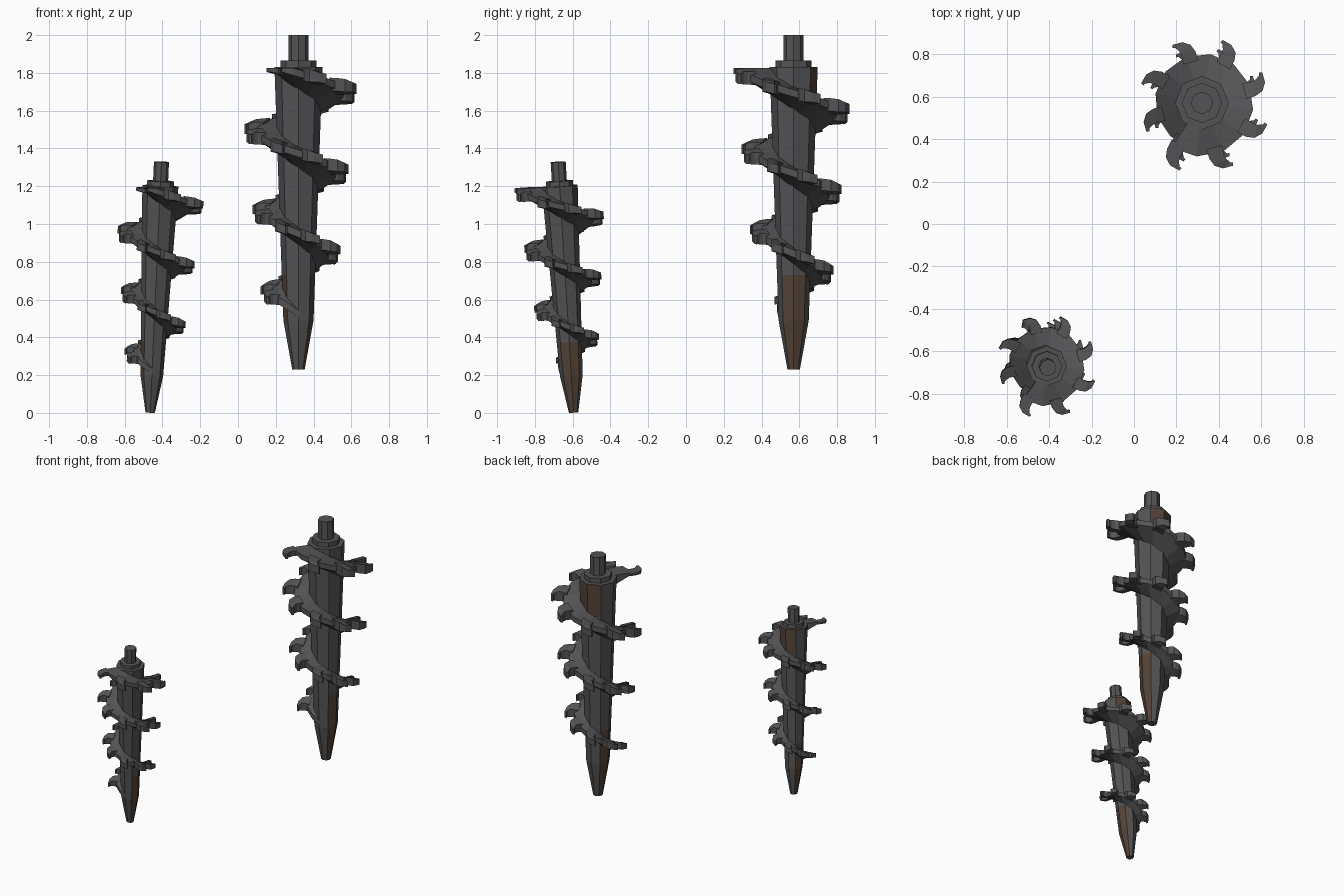
import bpy, bmesh, math
from mathutils import Matrix, Vector

if "Cube" in bpy.data.objects:
    bpy.data.objects.remove(bpy.data.objects["Cube"])


def material(name, rgb):
    m = bpy.data.materials.new(name)
    m.diffuse_color = (*rgb, 1)
    m.use_nodes = True
    m.node_tree.nodes["Principled BSDF"].inputs["Base Color"].default_value = m.diffuse_color
    return m


STEEL = material("dark steel", (0.088, 0.088, 0.092))
RUST = material("rust brown", (0.088, 0.056, 0.039))

# Local frame: tip at z = 0, axis on z, total length 1.77
PITCH, TOP = 0.425, 1.597
START, END = -125, 990          # degrees travelled by the flight


def helix_z(deg):
    return 1.57 - (deg + 90) / 360 * PITCH


def body_r(z):
    return 0.08 + (z - 0.26) * 0.0352 if z > 0.26 else 0.033 + z * 0.18


def rim_r(deg):
    z = helix_z(deg)
    r = 0.14 + (z - 0.39) * 0.095
    f = max(0, (deg - 910) / (END - 910))     # run-out into the body
    return r + (body_r(z) - r) * f


def polar(r, deg, z):
    a = math.radians(deg)
    return Vector((r * math.cos(a), r * math.sin(a), z))


def finish(bm, name, matrix, mats=(STEEL,)):
    bmesh.ops.recalc_face_normals(bm, faces=bm.faces[:])
    me = bpy.data.meshes.new(name)
    bm.to_mesh(me)
    bm.free()
    for m in mats:
        me.materials.append(m)
    ob = bpy.data.objects.new(name, me)
    bpy.context.collection.objects.link(ob)
    ob.matrix_world = matrix


def loft(bm, rings):
    """Closed rings of points joined into a capped solid."""
    vs = [[bm.verts.new(p) for p in ring] for ring in rings]
    n = len(vs[0])
    for a, b in zip(vs, vs[1:]):
        for i in range(n):
            j = (i + 1) % n
            bm.faces.new((a[i], a[j], b[j], b[i]))
    bm.faces.new(vs[0][::-1])
    bm.faces.new(vs[-1])


def octagon(r, z):
    return [polar(r, 45 * i, z) for i in range(8)]


def rusty(c):
    """Rust patches on the body, by direction and height."""
    a = math.degrees(math.atan2(c.y, c.x)) % 360
    if a < 45 or a > 315:
        return c.z < 0.5
    if 45 < a < 135:
        return c.z > 1.36
    if 135 < a < 180:
        return c.z < 0.5
    return 180 < a < 225 and 0.25 < c.z < 0.5


def build(prefix, matrix):
    # Tapered eight-sided body
    bm = bmesh.new()
    loft(bm, [octagon(body_r(z), z) for z in (0, 0.26, 0.5, 1.36, 1.6)])
    for f in bm.faces:
        if abs(f.normal.z) < 0.9:
            f.material_index = int(rusty(f.calc_center_median()))
    finish(bm, prefix + "_body", matrix, (STEEL, RUST))

    # Collar and drive shaft
    bm = bmesh.new()
    loft(bm, [octagon(r, z) for r, z in
              ((0.095, 1.59), (0.095, 1.635), (0.053, 1.635), (0.053, 1.77))])
    finish(bm, prefix + "_shaft", matrix)

    # Spiral flight with a wedge section
    bm = bmesh.new()
    rings = []
    steps = 38
    for i in range(steps + 1):
        d = START + (END - START) * i / steps
        z = helix_z(d)
        r, b = rim_r(d), body_r(z) * 0.85
        k = (r - b) / 0.13
        section = ((b, 0.03), (r, 0.018), (r, -0.02), (b, -0.09 * min(1, k)))
        rings.append([polar(q, d, min(z + h, TOP)) for q, h in section])
    loft(bm, rings)
    finish(bm, prefix + "_flight", matrix)

    # Hooked teeth round the rim: (radial out, tangent back, tangent front)
    bm = bmesh.new()
    hook = ((-0.03, -0.045, 0.04), (0.015, -0.036, 0.03),
            (0.05, -0.02, 0.032), (0.072, 0.008, 0.04), (0.078, 0.045, 0.05))
    for k in range(-3, 21):
        base = 28 + 45 * k - 12
        r = rim_r(base)
        s = 0.5 + 0.5 * r / 0.24
        rings = []
        for out, t0, t1 in hook:
            h = 0.034 * s if out < 0.06 else 0.026 * s
            ring = []
            for t, dz in ((t0, -h), (t1, -h), (t1, h), (t0, h)):
                # the front edge lies closer to the axis, forming the hook
                q = r + s * (out - (0.014 if t == t1 and out > 0.04 else 0))
                d = base + math.degrees(t * s / r)
                ring.append(polar(q, d, min(helix_z(d) + dz, TOP)))
            rings.append(ring)
        loft(bm, rings)
    finish(bm, prefix + "_teeth", matrix)


build("large_drill", Matrix.Translation((0.32, 0.57, 0.23)))
axis = Vector((0.06, -0.082, 1.33))
tilt = Vector((0, 0, 1)).rotation_difference(axis).to_matrix().to_4x4()
build("small_drill", Matrix.Translation((-0.465, -0.595, 0.002)) @ tilt @ Matrix.Scale(0.752, 4))
